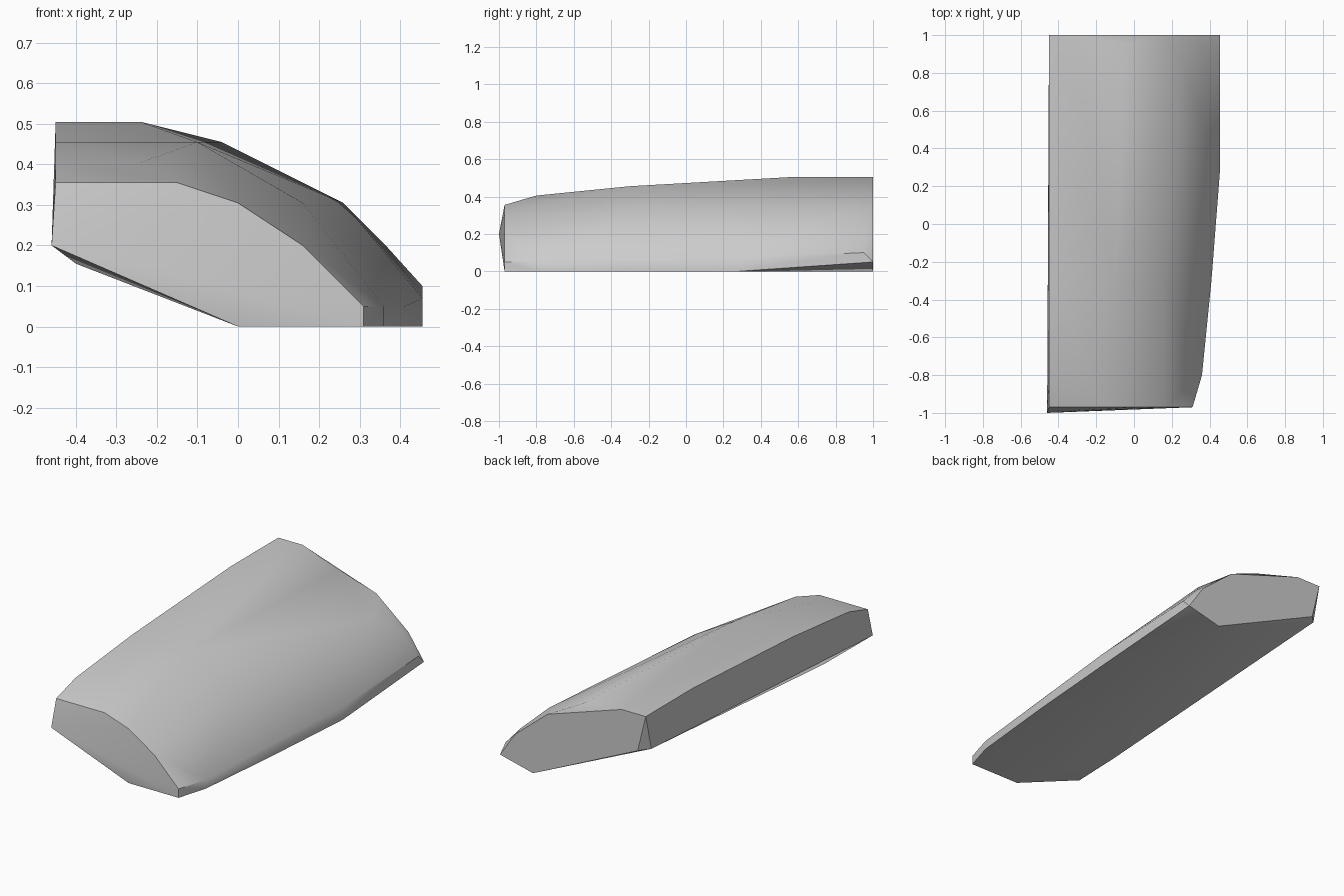
import bpy, bmesh, math

cube = bpy.data.objects.get("Cube")
if cube:
    bpy.data.objects.remove(cube, do_unlink=True)

# Cross-sections (x, z) listed by their position along y
sections = {
    # blunt front end
    -0.97: [(-.45, .355), (-.15, .355), (0, .305), (.16, .2), (.31, .05), (.31, 0), (0, 0)],
    -0.80: [(-.45, .405), (-.24, .405), (.36, .05), (.36, 0)],
    -0.30: [(-.45, .455), (-.1, .455), (.16, .305), (.41, .05), (.41, 0)],
    0.28: [(.455, .07), (.455, 0)],
    0.58: [(-.45, .505), (-.24, .505)],
    0.84: [(.26, .305)],
    0.95: [(-.45, .305), (-.04, .455), (.36, .205), (.455, .1)],
    # flat back end
    1.00: [(-.45, .505), (-.3, .505), (.16, .355), (.36, .19), (.41, .11),
           (.455, .05), (.25, 0), (-.4, .3)],
}

bm = bmesh.new()
for y, ring in sections.items():
    for x, z in ring:
        bm.verts.new((x, y, z))

# Lower left edge: pointed front corner and the kink behind it
for corner in [(-.46, -1, .2), (-.4, -.65, .155)]:
    bm.verts.new(corner)

# Skin the points as a convex chunk and clean up what is left inside
bmesh.ops.convex_hull(bm, input=bm.verts[:])
bmesh.ops.delete(bm, geom=[v for v in bm.verts if not v.link_faces], context="VERTS")
bmesh.ops.dissolve_limit(bm, angle_limit=math.radians(1), verts=bm.verts[:], edges=bm.edges[:])
bmesh.ops.recalc_face_normals(bm, faces=bm.faces[:])

mesh = bpy.data.meshes.new("rounded_block")
bm.to_mesh(mesh)
bm.free()
block = bpy.data.objects.new("rounded_block", mesh)
bpy.context.collection.objects.link(block)

# Plain grey material
grey = bpy.data.materials.new("plain_grey")
grey.use_nodes = True
colour = (0.6, 0.6, 0.6, 1)
grey.diffuse_color = colour
grey.node_tree.nodes["Principled BSDF"].inputs["Base Color"].default_value = colour
mesh.materials.append(grey)

# Soft shading over the curved skin, crisp rims
bpy.ops.object.select_all(action="DESELECT")
block.select_set(True)
bpy.context.view_layer.objects.active = block
bpy.ops.object.shade_smooth_by_angle(angle=math.radians(35))
